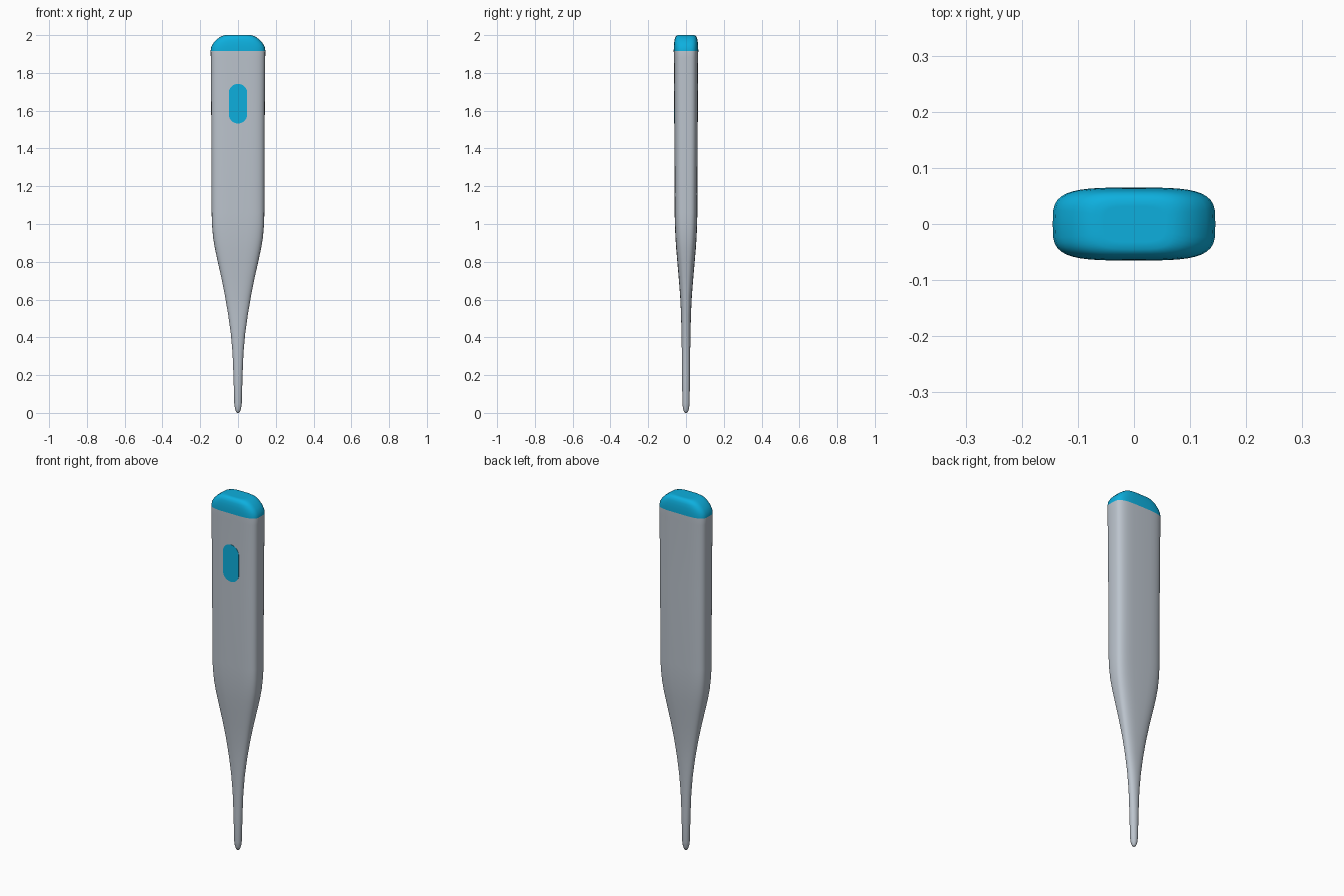
import bpy, bmesh, math

if "Cube" in bpy.data.objects:
    bpy.data.objects.remove(bpy.data.objects["Cube"])


def material(name, rgb):
    m = bpy.data.materials.new(name)
    m.diffuse_color = (*rgb, 1)
    m.use_nodes = True
    m.node_tree.nodes["Principled BSDF"].inputs["Base Color"].default_value = m.diffuse_color
    return m


GREY = material("light grey", (0.50, 0.55, 0.61))
BLUE = material("bright blue", (0.004, 0.43, 0.73))
SIDES = 40


def ring(bm, z, a, b, n):
    """Superellipse cross-section: half width a, half depth b, exponent n."""
    verts = []
    for i in range(SIDES):
        t = 2 * math.pi * i / SIDES
        c, s = math.cos(t), math.sin(t)
        x = a * math.copysign(abs(c) ** (2 / n), c)
        y = b * math.copysign(abs(s) ** (2 / n), s)
        verts.append(bm.verts.new((x, y, z)))
    return verts


def finish(bm, name, mat):
    bmesh.ops.recalc_face_normals(bm, faces=bm.faces)
    for f in bm.faces:
        f.smooth = True
    me = bpy.data.meshes.new(name)
    bm.to_mesh(me)
    bm.free()
    me.materials.append(mat)
    ob = bpy.data.objects.new(name, me)
    bpy.context.collection.objects.link(ob)
    return ob


# Body and flush end cap: one loft of (z, half width, half depth, exponent)
SECTIONS = [
    (0.0, 0.005, 0.005, 2), (0.007, 0.011, 0.011, 2), (0.022, 0.016, 0.016, 2),
    (0.05, 0.020, 0.019, 2), (0.20, 0.024, 0.021, 2), (0.32, 0.029, 0.022, 2.1),
    (0.42, 0.038, 0.024, 2.2), (0.52, 0.052, 0.026, 2.4), (0.62, 0.069, 0.031, 2.6),
    (0.72, 0.089, 0.039, 2.9), (0.80, 0.107, 0.046, 3.1), (0.87, 0.122, 0.052, 3.3),
    (0.93, 0.132, 0.056, 3.5), (1.0, 0.138, 0.059, 3.7), (1.06, 0.1395, 0.060, 3.8),
    (1.5, 0.141, 0.062, 3.8), (1.88, 0.144, 0.064, 3.8), (1.917, 0.145, 0.065, 3.8),
    (1.94, 0.141, 0.0645, 3.8), (1.96, 0.129, 0.063, 3.8), (1.978, 0.112, 0.060, 3.8),
    (1.992, 0.092, 0.055, 3.8), (2.0, 0.070, 0.045, 3.8), (2.0, 0.055, 0.032, 3.8),
]
bm = bmesh.new()
rings = [ring(bm, *s) for s in SECTIONS]
for lo, hi in zip(rings, rings[1:]):
    for i in range(SIDES):
        j = (i + 1) % SIDES
        bm.faces.new((lo[i], lo[j], hi[j], hi[i]))
bm.faces.new(rings[0])
bm.faces.new(rings[-1])
for f in bm.faces:
    f.material_index = int(f.calc_center_median().z > 1.917)
body = finish(bm, "thermometer_body", GREY)
body.data.materials.append(BLUE)

# Button: thin stadium plate following the slightly tapering front face
bm = bmesh.new()
R, HALF, ZC = 0.049, 0.056, 1.637
outline = []
for k in range(32):
    t = 2 * math.pi * (k + 0.5) / 32
    outline.append((R * math.cos(t), ZC + R * math.sin(t) + math.copysign(HALF, math.sin(t))))
layers = []
for out in (0.0015, -0.004):
    layers.append([bm.verts.new((x, -(0.062 + (z - 1.5) * 0.0053 + out), z)) for x, z in outline])
front, back = layers
bm.faces.new(front)
bm.faces.new(back)
for i in range(32):
    j = (i + 1) % 32
    bm.faces.new((front[i], front[j], back[j], back[i]))
button = finish(bm, "button", BLUE)
for p in button.data.polygons:
    p.use_smooth = False
